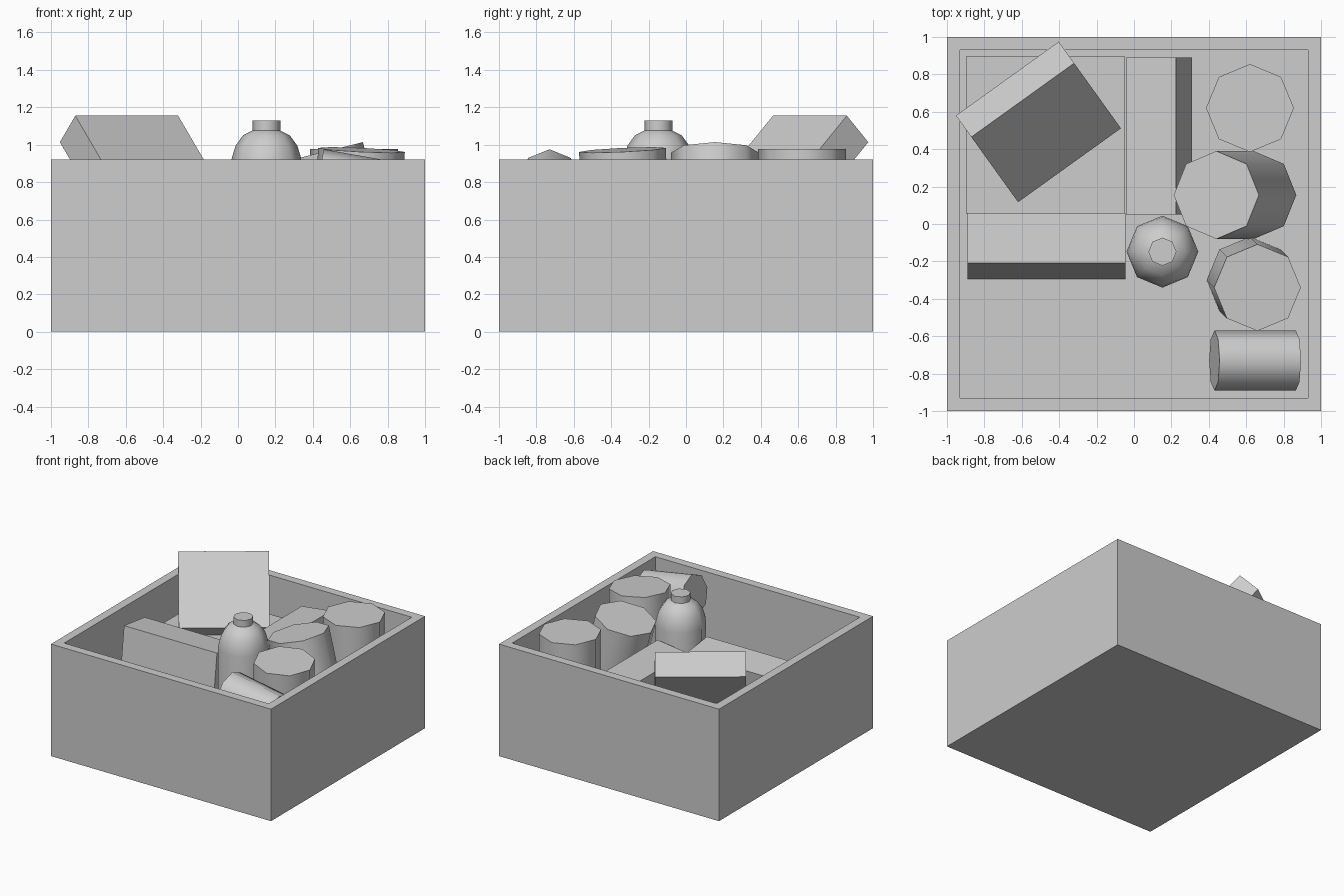
import bpy, bmesh, math
from mathutils import Matrix, Vector

cube = bpy.data.objects.get("Cube")
if cube:
    bpy.data.objects.remove(cube, do_unlink=True)

grey = bpy.data.materials.new("plain_grey")
grey.use_nodes = True
grey.diffuse_color = (0.61, 0.61, 0.61, 1)
grey.node_tree.nodes["Principled BSDF"].inputs["Base Color"].default_value = grey.diffuse_color


def finish(name, bm, smooth=False):
    bmesh.ops.recalc_face_normals(bm, faces=bm.faces)
    mesh = bpy.data.meshes.new(name)
    bm.to_mesh(mesh)
    bm.free()
    mesh.materials.append(grey)
    obj = bpy.data.objects.new(name, mesh)
    bpy.context.collection.objects.link(obj)
    if smooth:
        bpy.ops.object.select_all(action='DESELECT')
        obj.select_set(True)
        bpy.context.view_layer.objects.active = obj
        bpy.ops.object.shade_smooth_by_angle(angle=math.radians(50))
    return obj


def block(name, size, placement):
    bm = bmesh.new()
    bmesh.ops.create_cube(bm, size=1, matrix=placement @ Matrix.Diagonal((*size, 1)))
    return finish(name, bm)


def can(name, bottom, top, radius):
    bottom, top = Vector(bottom), Vector(top)
    axis = top - bottom
    turn = Vector((0, 0, 1)).rotation_difference(axis).to_matrix().to_4x4()
    bm = bmesh.new()
    bmesh.ops.create_cone(bm, cap_ends=True, segments=8, radius1=radius, radius2=radius,
                          depth=axis.length, matrix=Matrix.Translation((bottom + top) / 2) @ turn)
    return finish(name, bm, smooth=True)


# Open crate: inset the top of a block and push it down to the floor
bm = bmesh.new()
bmesh.ops.create_cube(bm, size=1, matrix=Matrix.Translation((0, 0, 0.46)) @ Matrix.Diagonal((2, 2, 0.92, 1)))
lid = max(bm.faces, key=lambda f: f.calc_center_median().z)
bmesh.ops.inset_region(bm, faces=[lid], thickness=0.1)
inner = bmesh.ops.extrude_face_region(bm, geom=[lid])
bmesh.ops.translate(bm, vec=(0, 0, -0.82), verts=[v for v in inner["geom"] if isinstance(v, bmesh.types.BMVert)])
if lid.is_valid:
    bm.faces.remove(lid)
finish("crate", bm)

# Upright packets leaning slightly, and a flat-topped carton in the corner
lean = math.radians(7)
block("front_packet", (0.845, 0.27, 0.69),
      Matrix.Translation((-0.467, -0.117, 0.44)) @ Matrix.Rotation(-lean, 4, 'X'))
block("back_packet", (0.27, 0.84, 0.69),
      Matrix.Translation((0.132, 0.47, 0.44)) @ Matrix.Rotation(-lean, 4, 'Y'))
block("corner_carton", (0.85, 0.84, 0.52), Matrix.Translation((-0.472, 0.475, 0.36)))

# Tilted box propped on the carton, set up from its ridge and slope directions
ridge = Vector((0.55, 0.395, 0)).normalized()
slope = Vector((0.255, -0.345, -0.428))
slope = (slope - ridge * slope.dot(ridge)).normalized()
under = slope.cross(ridge)
if under.z > 0:
    under.negate()
size = Vector((0.677, 0.606, 0.2))
center = Vector((-0.595, 0.6625, 1.155)) + slope * size.y / 2 + under * size.z / 2
axes = Matrix((ridge, slope, ridge.cross(slope))).transposed().to_4x4()
block("tilted_box", size, Matrix.Translation(center) @ axes)

# Cans
can("back_can", (0.62, 0.62, 0.12), (0.62, 0.62, 0.978), 0.235)
can("leaning_can", (0.64, 0.155, 0.155), (0.44, 0.155, 0.957), 0.235)
can("front_can", (0.62, -0.30, 0.12), (0.66, -0.34, 0.972), 0.232)
can("lying_can", (0.865, -0.73, 0.74), (0.43, -0.73, 0.817), 0.161)

# Bottle: an eight-sided turned profile of radius and height
profile = [(0, 0.1), (0.192, 0.1), (0.192, 0.88), (0.185, 0.93), (0.165, 0.995),
           (0.125, 1.05), (0.075, 1.075), (0.075, 1.13), (0, 1.13)]
bm = bmesh.new()
points = [bm.verts.new((r, 0, z)) for r, z in profile]
edges = [bm.edges.new(pair) for pair in zip(points, points[1:])]
bmesh.ops.spin(bm, geom=points + edges, cent=(0, 0, 0), axis=(0, 0, 1),
               angle=math.tau, steps=8, use_duplicate=False)
bmesh.ops.remove_doubles(bm, verts=bm.verts, dist=0.0005)
bmesh.ops.translate(bm, vec=(0.152, -0.148, 0), verts=bm.verts)
finish("bottle", bm, smooth=True)
